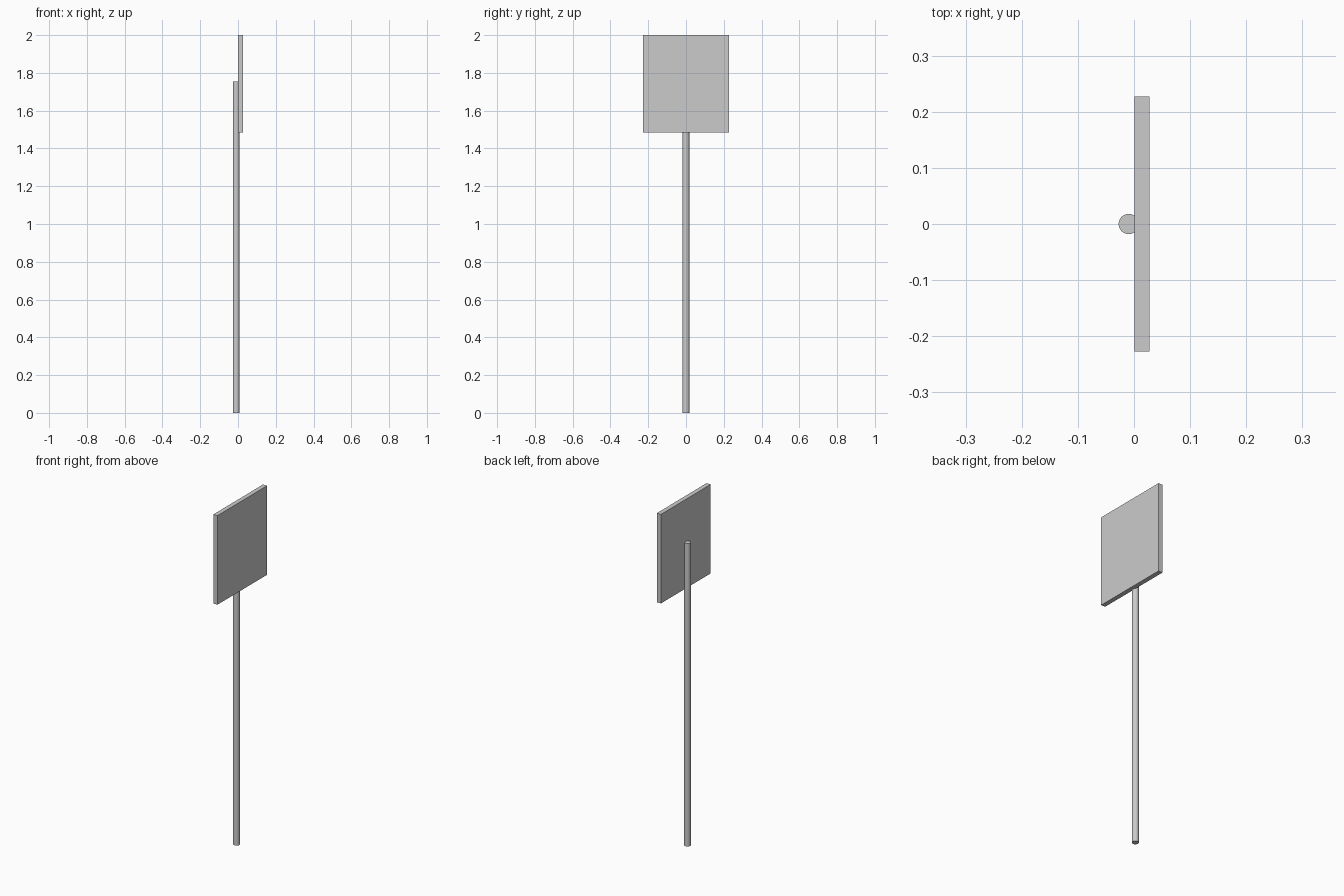
import bpy
import math

if "Cube" in bpy.data.objects:
    bpy.data.objects.remove(bpy.data.objects["Cube"])

POLE_HEIGHT = 1.755
POLE_RADIUS = 0.018
PANEL_BOTTOM, PANEL_TOP = 1.484, 2.0
PANEL_BACK, PANEL_FRONT = 0.001, 0.0275
PANEL_WIDTH = 0.455

# Round pole standing on the ground
bpy.ops.mesh.primitive_cylinder_add(
    vertices=24, radius=POLE_RADIUS, depth=POLE_HEIGHT,
    location=(-0.0275 + POLE_RADIUS, 0, POLE_HEIGHT / 2))
pole = bpy.context.object
pole.name = "pole"
bpy.ops.object.shade_smooth_by_angle(angle=math.radians(30))

# Flat sign panel fixed to the +x side of the pole
bpy.ops.mesh.primitive_cube_add(
    size=1,
    location=((PANEL_BACK + PANEL_FRONT) / 2, 0, (PANEL_BOTTOM + PANEL_TOP) / 2))
panel = bpy.context.object
panel.name = "sign_panel"
panel.scale = (PANEL_FRONT - PANEL_BACK, PANEL_WIDTH, PANEL_TOP - PANEL_BOTTOM)
bpy.ops.object.transform_apply(location=False, rotation=False, scale=True)
